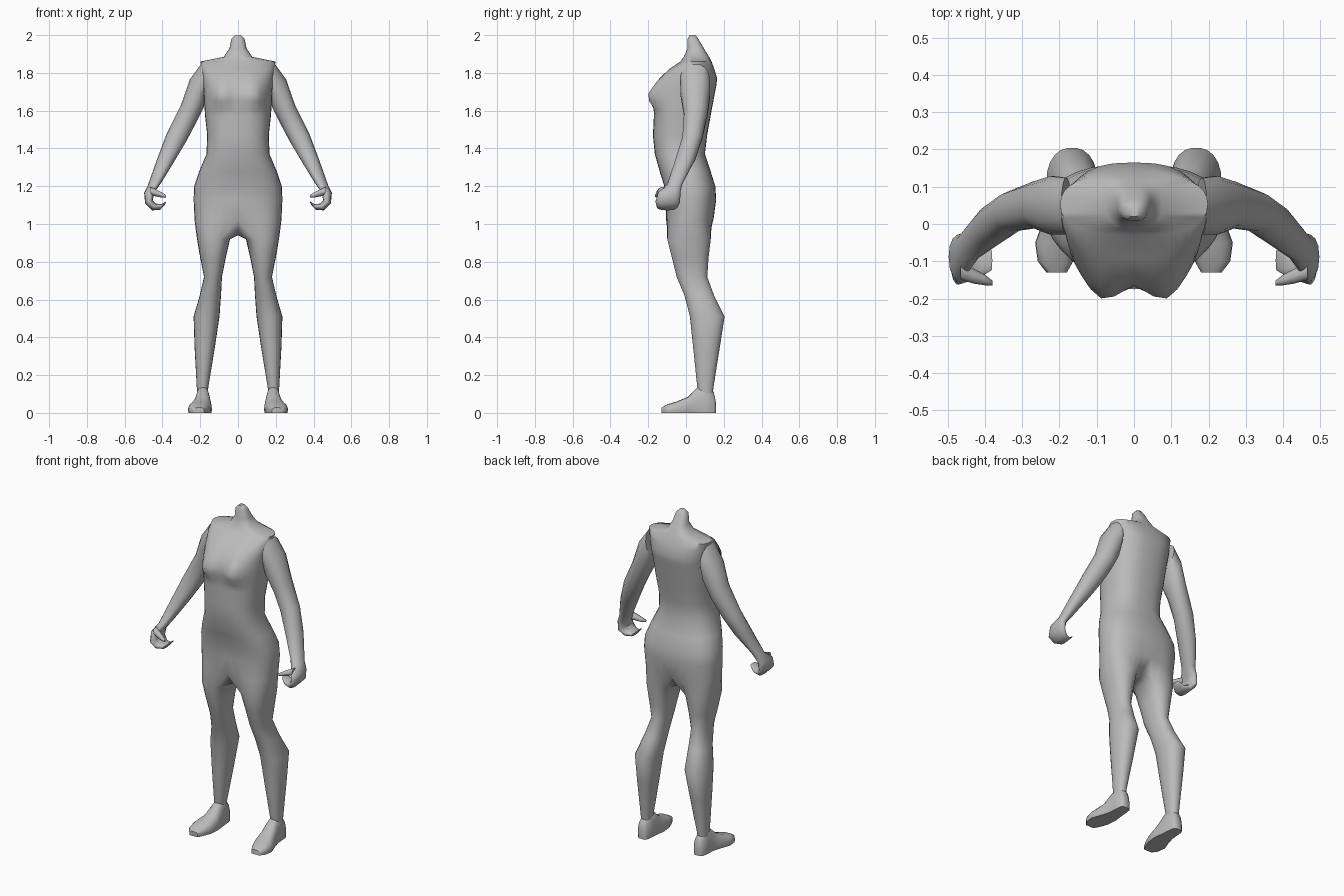
import bpy, bmesh, math
from mathutils import Vector

if "Cube" in bpy.data.objects:
    bpy.data.objects.remove(bpy.data.objects["Cube"])

grey = bpy.data.materials.new("clay grey")
grey.diffuse_color = (0.5, 0.5, 0.5, 1)
grey.use_nodes = True
grey.node_tree.nodes["Principled BSDF"].inputs["Base Color"].default_value = grey.diffuse_color


def spow(v, p):
    return math.copysign(abs(v) ** p, v)


def bridge(bm, a, b, closed):
    n = len(a)
    for i in range(n if closed else n - 1):
        j = (i + 1) % n
        bm.faces.new((a[i], a[j], b[j], b[i]))


def finish(bm, name, merge=False):
    """Turn a right-hand half into a mirrored, smooth-shaded object."""
    bmesh.ops.recalc_face_normals(bm, faces=bm.faces)
    me = bpy.data.meshes.new(name)
    bm.to_mesh(me)
    bm.free()
    me.materials.append(grey)
    ob = bpy.data.objects.new(name, me)
    bpy.context.collection.objects.link(ob)
    bpy.ops.object.select_all(action='DESELECT')
    ob.select_set(True)
    bpy.context.view_layer.objects.active = ob
    bpy.ops.object.shade_smooth_by_angle(angle=math.radians(55))
    mir = ob.modifiers.new("mirror", 'MIRROR')
    mir.use_mirror_merge = merge
    mir.use_clip = merge
    bpy.ops.object.modifier_move_to_index(modifier="mirror", index=0)


def loft(name, rings):
    bm = bmesh.new()
    loops = [[bm.verts.new(p) for p in r] for r in rings]
    for a, b in zip(loops, loops[1:]):
        bridge(bm, a, b, True)
    bm.faces.new(loops[0])
    bm.faces.new(loops[-1])
    finish(bm, name)


# ---- torso and legs: one half body, mirrored ----
# z, half width, front y, back y
TORSO = [
    (2.00, .016, .02, .05), (1.98, .035, .008, .065), (1.93, .045, .008, .095),
    (1.885, .075, -.012, .122), (1.86, .198, -.03, .135), (1.82, .195, -.09, .15),
    (1.77, .188, -.135, .165), (1.73, .184, -.15, .16), (1.69, .181, -.157, .152),
    (1.65, .179, -.162, .145), (1.61, .177, -.167, .137), (1.57, .174, -.17, .13),
    (1.47, .163, -.175, .112), (1.37, .167, -.165, .10), (1.28, .205, -.14, .13),
    (1.20, .232, -.115, .155), (1.13, .235, -.108, .16), (1.02, .23, -.105, .145)]
# z, inner x, outer x, front y, back y
LEG = [
    (.92, .042, .217, -.10, .132), (.82, .065, .20, -.075, .12),
    (.72, .085, .18, -.05, .113), (.62, .09, .203, -.008, .15),
    (.51, .098, .235, .02, .205), (.35, .122, .23, .037, .18),
    (.13, .158, .218, .06, .145), (.07, .16, .215, .07, .14)]
HALF, CROTCH = 17, 5

bm = bmesh.new()
prev = None
for z, w, yf, yb in TORSO:
    row = []
    for i in range(HALF):
        t = math.pi * (i / (HALF - 1) - .5)
        x = 0 if i in (0, HALF - 1) else w * math.cos(t) ** .75
        y = (yf + yb) / 2 + (yb - yf) / 2 * spow(math.sin(t), .85)
        if t < 0:   # bust
            spread = .075 if z > 1.68 else .05
            y -= .055 * math.exp(-((x - .085) / .06) ** 2 - ((z - 1.675) / spread) ** 2)
        row.append(bm.verts.new((x, y, z)))
    if prev:
        bridge(bm, prev, row, False)
    else:
        bm.faces.new(row)
    prev = row

# crotch strip closes the hip row into the first leg loop
for k in range(CROTCH):
    f = (k + 1) / (CROTCH + 1)
    prev.append(bm.verts.new((0, .10 - .17 * f, .965 - .025 * math.sin(math.pi * f))))
A = math.radians(130)
angles = [-A + 2 * A * i / (HALF - 1) for i in range(HALF)]
angles += [A + (2 * math.pi - 2 * A) * (k + 1) / (CROTCH + 1) for k in range(CROTCH)]
for z, x0, x1, y0, y1 in LEG:
    row = [bm.verts.new(((x0 + x1) / 2 + (x1 - x0) / 2 * spow(math.cos(a), .9),
                         (y0 + y1) / 2 + (y1 - y0) / 2 * spow(math.sin(a), .9), z))
           for a in angles]
    bridge(bm, prev, row, True)
    prev = row
bm.faces.new(prev)
finish(bm, "body", True)

# ---- feet: flat-soled sections from heel to toe ----
# y, inner x, outer x, top z
FOOT = [
    (.16, .165, .205, .05), (.147, .155, .22, .11), (.10, .148, .225, .145),
    (.06, .145, .228, .135), (.01, .138, .243, .085), (-.05, .143, .265, .06),
    (-.10, .163, .258, .045), (-.13, .18, .235, .028)]
rings = []
for y, x0, x1, h in FOOT:
    cx, r = (x0 + x1) / 2, (x1 - x0) / 2
    ring = [Vector((cx + r * spow(math.cos(a), .7), y, .015 + (h - .015) * math.sin(a) ** .9))
            for a in [math.pi * i / 10 for i in range(10)] + [math.pi - 1e-9]]
    ring += [Vector((cx - r * .95, y, 0)), Vector((cx + r * .95, y, 0))]
    rings.append(ring)
loft("foot", rings)


def limb_ring(xi, zi, xo, zo, y0, y1, n=14):
    """Ellipse spanning an inner and an outer point, and a depth range."""
    return [((xi + xo) / 2 + (xo - xi) / 2 * math.cos(a),
             (y0 + y1) / 2 + (y1 - y0) / 2 * spow(math.sin(a), .85),
             (zi + zo) / 2 + (zo - zi) / 2 * math.cos(a))
            for a in [2 * math.pi * i / n for i in range(n)]]


# ---- arms, ending in a curled hand ----
ARM = [
    (.168, 1.69, .195, 1.848, -.03, .125), (.18, 1.62, .255, 1.765, -.03, .13),
    (.225, 1.53, .302, 1.63, -.012, .115), (.275, 1.435, .378, 1.478, -.02, .088),
    (.335, 1.335, .428, 1.345, -.058, .05), (.405, 1.22, .479, 1.20, -.10, -.02),
    (.44, 1.17, .497, 1.165, -.148, -.028), (.452, 1.125, .492, 1.11, -.163, -.03),
    (.435, 1.108, .455, 1.072, -.155, -.045), (.405, 1.105, .412, 1.075, -.14, -.06),
    (.38, 1.12, .385, 1.105, -.125, -.07)]
loft("arm", [limb_ring(*r) for r in ARM])

# ---- thumbs ----
THUMB = [(.465, .022, -.125, 1.175), (.43, .018, -.14, 1.163),
         (.40, .013, -.15, 1.152), (.38, .006, -.158, 1.147)]
loft("thumb", [[(x, y + 1.1 * r * math.cos(a), z + r * math.sin(a))
                for a in [math.pi * i / 4 for i in range(8)]] for x, r, y, z in THUMB])
